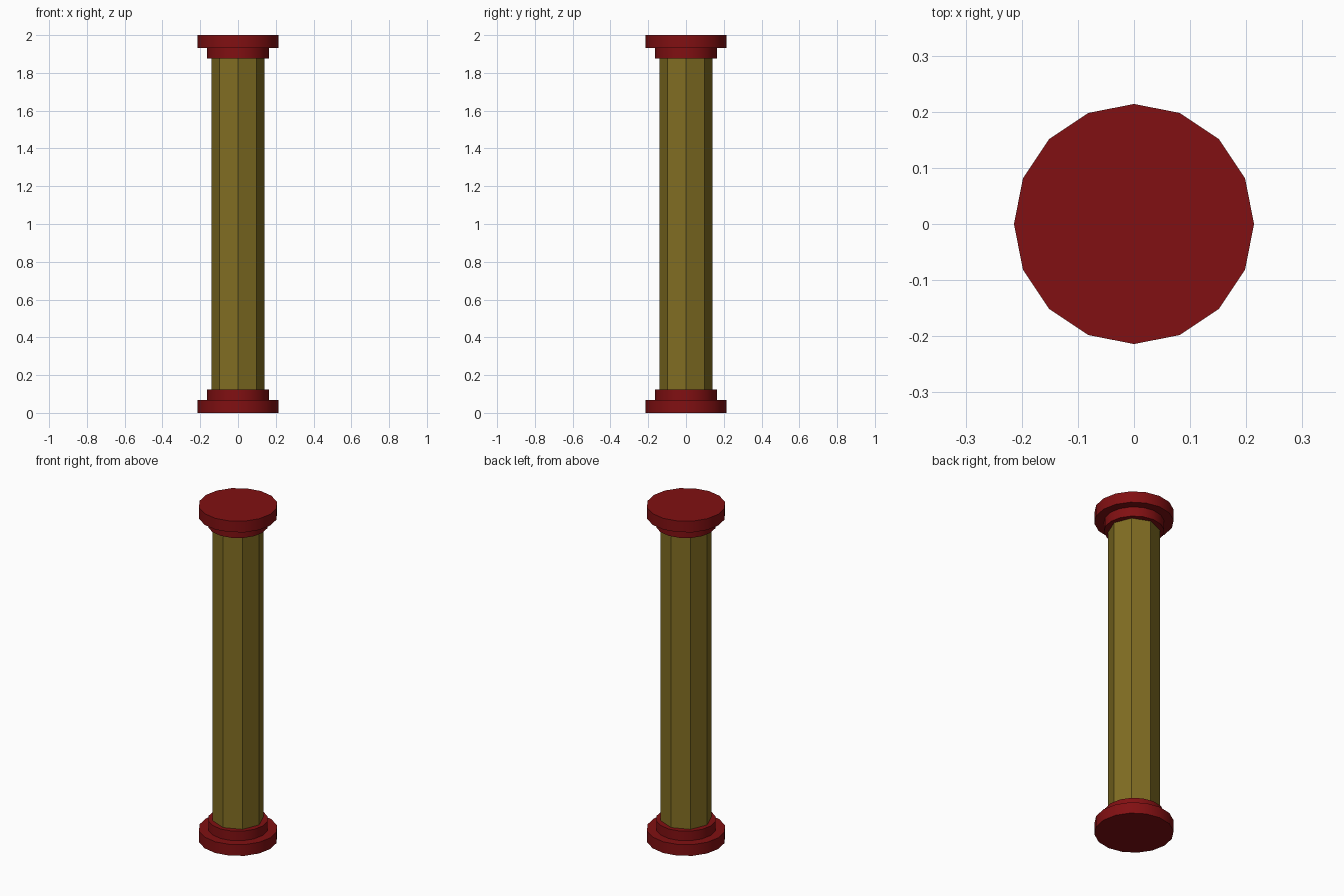
import bpy
import math

cube = bpy.data.objects.get("Cube")
if cube:
    bpy.data.objects.remove(cube, do_unlink=True)


def make_material(name, color):
    mat = bpy.data.materials.new(name)
    mat.use_nodes = True
    mat.diffuse_color = color
    mat.node_tree.nodes["Principled BSDF"].inputs["Base Color"].default_value = color
    return mat


def drum(name, sides, radius, bottom, top, mat, smooth):
    """Upright prism with a corner on each axis."""
    bpy.ops.mesh.primitive_cylinder_add(
        vertices=sides, radius=radius, depth=top - bottom,
        location=(0, 0, (bottom + top) / 2))
    obj = bpy.context.object
    obj.name = name
    obj.data.materials.append(mat)
    if smooth:
        bpy.ops.object.shade_smooth_by_angle(angle=math.radians(30))
    return obj


red = make_material("dark_red", (0.22, 0.005, 0.006, 1))
ochre = make_material("ochre", (0.22, 0.155, 0.016, 1))

HEIGHT = 2.0
PLATE = 0.067   # thickness of the wide end plate
COLLAR = 0.124  # distance from the end to the inner side of the collar

# Faceted shaft
drum("shaft", 8, 0.14, COLLAR, HEIGHT - COLLAR, ochre, False)

# Stepped base and matching capital
drum("base_plate", 16, 0.214, 0, PLATE, red, True)
drum("base_collar", 16, 0.163, PLATE, COLLAR, red, True)
drum("capital_collar", 16, 0.163, HEIGHT - COLLAR, HEIGHT - PLATE, red, True)
drum("capital_plate", 16, 0.214, HEIGHT - PLATE, HEIGHT, red, True)
